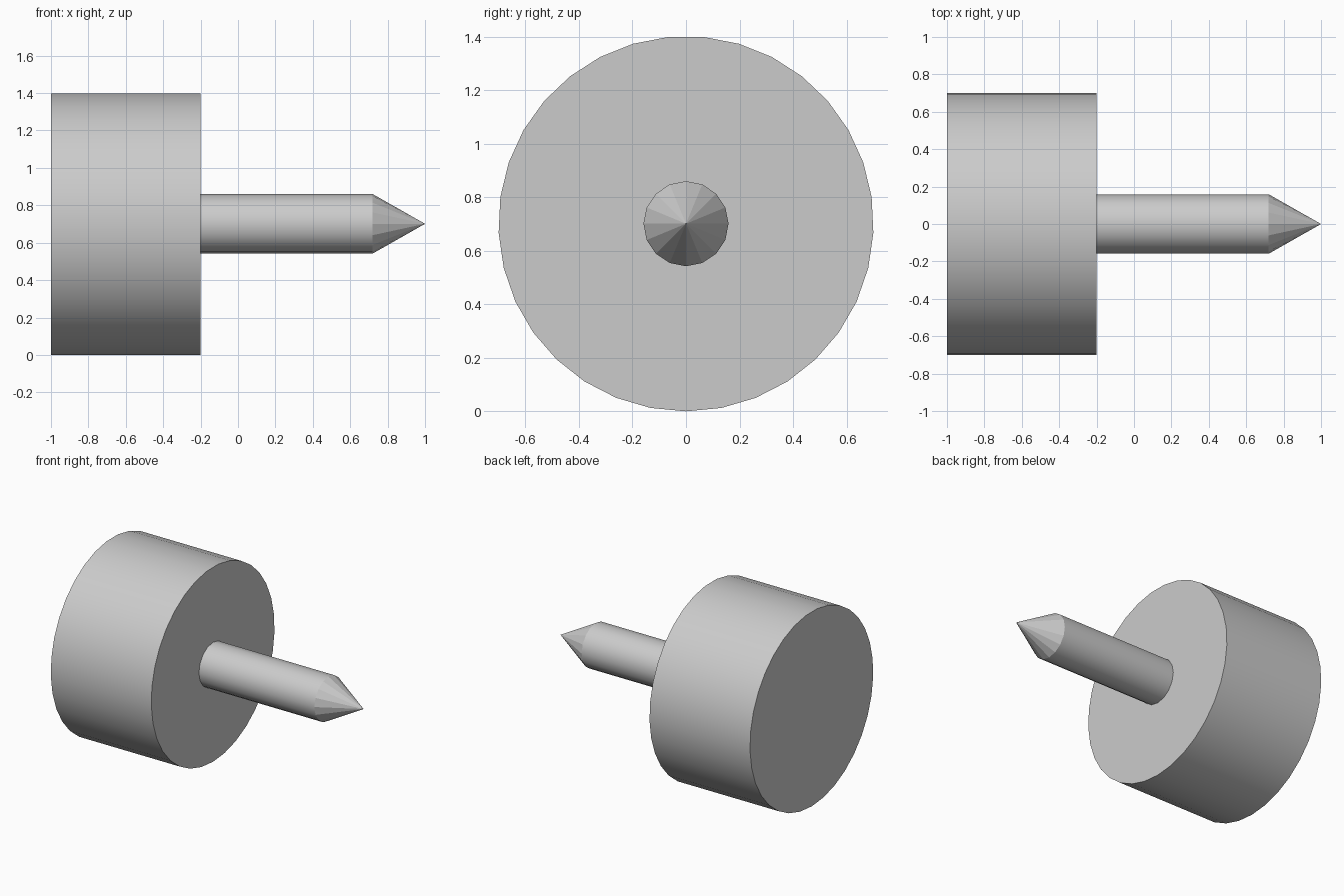
import bpy
import bmesh
from math import sin, cos, tau

cube = bpy.data.objects.get("Cube")
if cube:
    bpy.data.objects.remove(cube, do_unlink=True)

AXIS_Z = 0.701

grey = bpy.data.materials.new("plain grey")
grey.use_nodes = True
grey.diffuse_color = (0.6, 0.6, 0.6, 1)
grey.node_tree.nodes["Principled BSDF"].inputs["Base Color"].default_value = (0.6, 0.6, 0.6, 1)


def turned(name, profile, sides):
    """Closed solid turned about the x axis from (x, radius) points; radius 0 is a tip."""
    bm = bmesh.new()
    rings = []
    for x, r in profile:
        count = sides if r else 1
        rings.append([bm.verts.new((x, r * sin(tau * i / sides), AXIS_Z - r * cos(tau * i / sides)))
                      for i in range(count)])
    for a, b in zip(rings, rings[1:]):
        for i in range(sides):
            j = (i + 1) % sides
            if len(b) == 1:
                bm.faces.new((a[i], a[j], b[0]))    # tip facets stay flat
            else:
                bm.faces.new((a[i], a[j], b[j], b[i])).smooth = True
    for ring in (rings[0], rings[-1]):
        if len(ring) > 1:
            bm.faces.new(ring)
    bmesh.ops.recalc_face_normals(bm, faces=bm.faces)
    # Keep the rims crisp
    for e in bm.edges:
        e.smooth = all(f.smooth for f in e.link_faces)
    mesh = bpy.data.meshes.new(name)
    bm.to_mesh(mesh)
    bm.free()
    mesh.materials.append(grey)
    obj = bpy.data.objects.new(name, mesh)
    bpy.context.collection.objects.link(obj)
    return obj


# Wide drum head
turned("drum_head", [(-1, 0.701), (-0.2, 0.701)], 33)

# Thin pin with a conical point
turned("pointed_pin", [(-0.2, 0.159), (0.72, 0.159), (1, 0)], 16)
